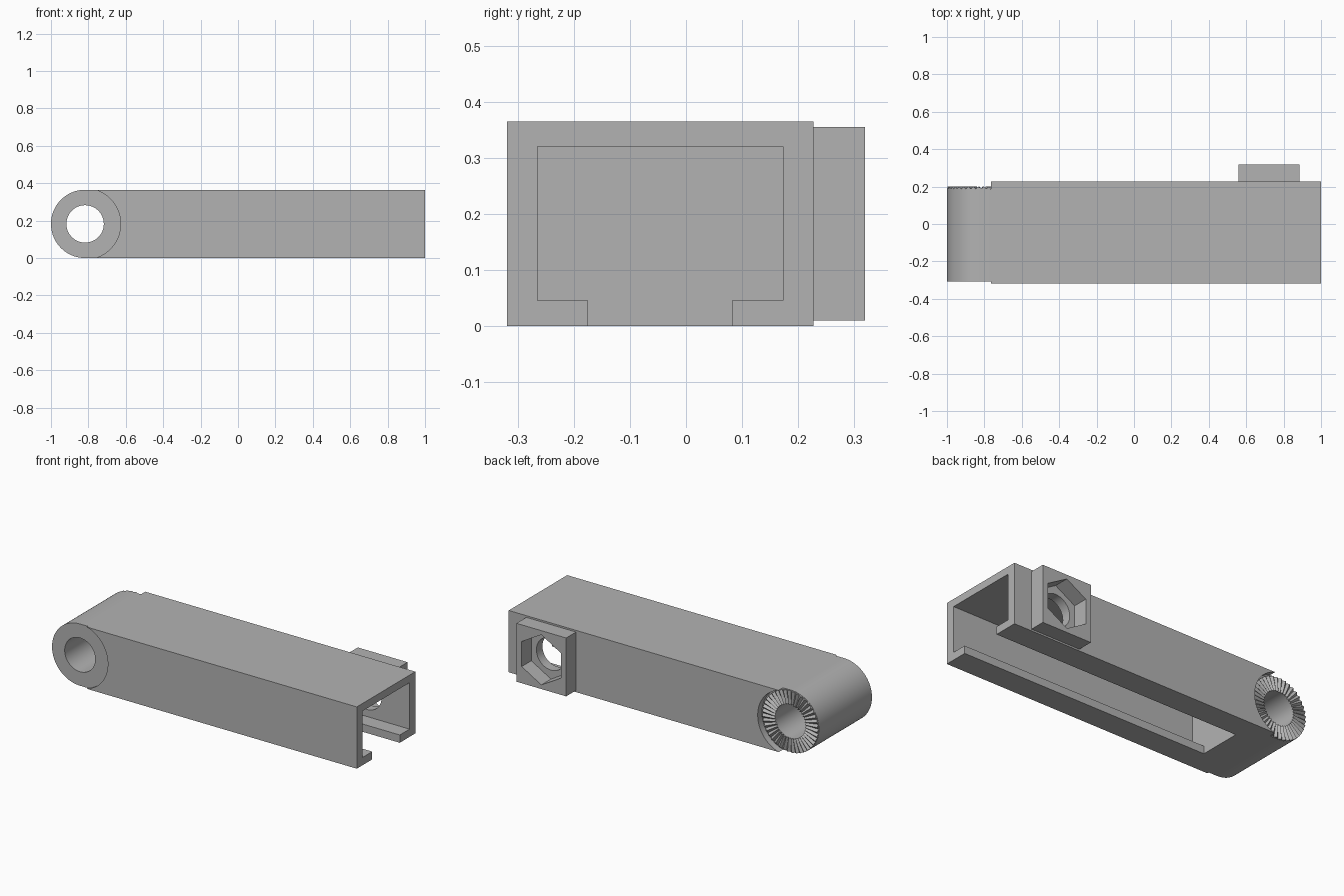
import bpy
import bmesh
from math import cos, sin, pi, radians

cube = bpy.data.objects.get("Cube")
if cube:
    bpy.data.objects.remove(cube, do_unlink=True)

GREY = (0.45, 0.45, 0.45, 1)
grey = bpy.data.materials.new("plain grey")
grey.use_nodes = True
grey.diffuse_color = GREY
grey.node_tree.nodes["Principled BSDF"].inputs["Base Color"].default_value = GREY

MID = 0.1825            # half the arm height, also the knuckle radius
PIVOT = -1 + MID        # x of the knuckle axis
BOLT = 0.7225           # x of the nut pocket axis
FRONT, BACK = -0.319, 0.227
FACE_FRONT, FACE_BACK = -0.308, 0.187


def finish(name, bm):
    bmesh.ops.recalc_face_normals(bm, faces=bm.faces)
    mesh = bpy.data.meshes.new(name)
    bm.to_mesh(mesh)
    bm.free()
    mesh.materials.append(grey)
    obj = bpy.data.objects.new(name, mesh)
    bpy.context.collection.objects.link(obj)
    return obj


def prism(name, outline, y0, y1):
    """Extrude an (x, z) outline along y."""
    bm = bmesh.new()
    face = bm.faces.new([bm.verts.new((x, y0, z)) for x, z in outline])
    new = bmesh.ops.extrude_face_region(bm, geom=[face])["geom"]
    verts = [v for v in new if isinstance(v, bmesh.types.BMVert)]
    bmesh.ops.translate(bm, verts=verts, vec=(0, y1 - y0, 0))
    return finish(name, bm)


def rect(x0, x1, z0, z1):
    return [(x0, z0), (x1, z0), (x1, z1), (x0, z1)]


def circle(cx, r, n=64, turn=0.0):
    return [(cx + r * cos(2 * pi * i / n + turn), MID + r * sin(2 * pi * i / n + turn))
            for i in range(n)]


def activate(obj):
    bpy.ops.object.select_all(action="DESELECT")
    obj.select_set(True)
    bpy.context.view_layer.objects.active = obj


def combine(target, tool, operation):
    tool.hide_render = True
    mod = target.modifiers.new(operation, "BOOLEAN")
    mod.operation, mod.solver, mod.object = operation, "EXACT", tool
    activate(target)
    bpy.ops.object.modifier_apply(modifier=mod.name)
    bpy.data.objects.remove(tool, do_unlink=True)


# Arm with one rounded end
half_round = [(PIVOT + MID * cos(a), MID + MID * sin(a))
              for a in (pi / 2 + pi * i / 40 for i in range(41))]
arm = prism("channel_arm", half_round + [(1, 0), (1, 2 * MID)], FRONT, BACK)

# Square nut housing on the back
combine(arm, prism("nut_housing", rect(0.56, 0.885, 0.01, 0.355), 0.2, 0.319), "UNION")

cuts = [
    # Channel open at the end, and the narrower slot below it
    prism("channel_cut", rect(-0.62, 1.1, 0.046, 0.32), -0.265, 0.173),
    prism("slot_cut", rect(-0.62, 1.1, -0.1, 0.1), -0.175, 0.082),
    # Stepped-back knuckle faces and the pivot bore
    prism("front_face_cut", circle(PIVOT, 0.19, 80), -0.4, FACE_FRONT),
    prism("back_face_cut", circle(PIVOT, 0.19, 80), FACE_BACK, 0.4),
    prism("bore_cut", circle(PIVOT, 0.1), -0.5, 0.5),
    # Hexagonal nut pocket and its bolt hole
    prism("hex_cut", circle(BOLT, 0.148, 6, pi / 6), 0.229, 0.5),
    prism("bolt_cut", circle(BOLT, 0.095, 48), 0.1, 0.5),
]
for cut in cuts:
    combine(arm, cut, "DIFFERENCE")
activate(arm)
bpy.ops.object.shade_smooth_by_angle(angle=radians(30))

# Ring of radial locking teeth on the back of the knuckle
TEETH = 40
bm = bmesh.new()
loops = []
for i in range(2 * TEETH):
    a = pi * i / TEETH
    top = 0.2 if i % 2 else FACE_BACK + 0.001
    loops.append([bm.verts.new((PIVOT + r * cos(a), y, MID + r * sin(a)))
                  for r, y in ((0.1, 0.185), (0.1, top), (0.181, top), (0.181, 0.185))])
for i, here in enumerate(loops):
    after = loops[(i + 1) % len(loops)]
    for k in range(4):
        m = (k + 1) % 4
        bm.faces.new((here[k], here[m], after[m], after[k]))
finish("locking_teeth", bm)
